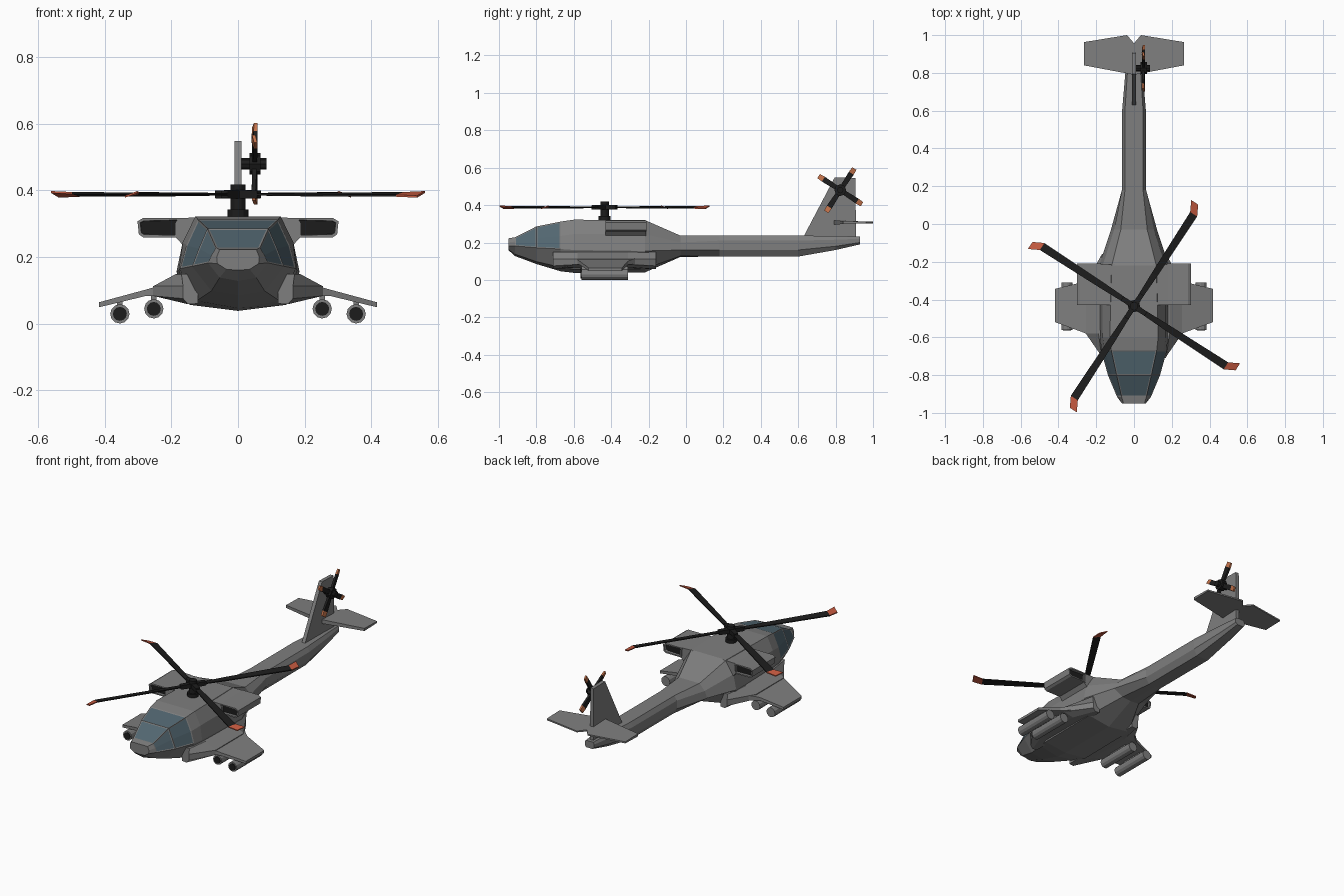
import bpy, bmesh, math
from mathutils import Matrix, Vector

if "Cube" in bpy.data.objects:
    bpy.data.objects.remove(bpy.data.objects["Cube"])


def mat(name, rgb):
    m = bpy.data.materials.new(name)
    m.diffuse_color = (*rgb, 1)
    m.use_nodes = True
    m.node_tree.nodes["Principled BSDF"].inputs["Base Color"].default_value = m.diffuse_color
    return m


GREY = mat("hull grey", (0.21, 0.21, 0.21))
GLASS = mat("canopy glass", (0.085, 0.135, 0.165))
BLACK = mat("rotor black", (0.012, 0.012, 0.012))
RED = mat("blade tip red", (0.55, 0.10, 0.05))
ORANGE = mat("tail tip orange", (0.55, 0.17, 0.07))


def finish(bm, name, mats):
    bmesh.ops.recalc_face_normals(bm, faces=bm.faces)
    me = bpy.data.meshes.new(name)
    bm.to_mesh(me)
    bm.free()
    for m in mats:
        me.materials.append(m)
    ob = bpy.data.objects.new(name, me)
    bpy.context.collection.objects.link(ob)
    return ob


def loft(rings):
    """Skin closed rings into a capped solid; returns bmesh and faces by (ring, segment)."""
    bm = bmesh.new()
    vs = [[bm.verts.new(p) for p in r] for r in rings]
    n, grid = len(vs[0]), {}
    for i in range(len(vs) - 1):
        for j in range(n):
            k = (j + 1) % n
            grid[i, j] = bm.faces.new((vs[i][j], vs[i][k], vs[i + 1][k], vs[i + 1][j]))
    bm.faces.new(vs[0])
    bm.faces.new(vs[-1][::-1])
    bmesh.ops.recalc_face_normals(bm, faces=bm.faces)
    return bm, grid


def solid(name, rings, mats):
    return finish(loft(rings)[0], name, mats)


def box(name, lo, hi, m):
    ring = lambda z: [(lo[0], lo[1], z), (hi[0], lo[1], z), (hi[0], hi[1], z), (lo[0], hi[1], z)]
    return solid(name, [ring(lo[2]), ring(hi[2])], [m])


def cylinder(name, a, b, r, m, sides=12):
    a, b = Vector(a), Vector(b)
    bm = bmesh.new()
    rot = (b - a).to_track_quat('Z', 'Y').to_matrix().to_4x4()
    bmesh.ops.create_cone(bm, cap_ends=True, segments=sides, radius1=r, radius2=r,
                          depth=(b - a).length, matrix=Matrix.Translation((a + b) / 2) @ rot)
    return finish(bm, name, [m])


# fuselage and boom: y, keel z, then bottom, chine, shoulder, roof edge (x, z)
SECTIONS = [
    (-0.95, .160, .035, .163, .062, .180, .064, .20, .055, .222),
    (-0.915, .128, .055, .138, .090, .182, .080, .205, .066, .228),
    (-0.80, .085, .080, .098, .138, .172, .118, .225, .092, .286),
    (-0.67, .046, .125, .068, .174, .165, .155, .235, .120, .312),
    (-0.60, .038, .145, .056, .178, .160, .166, .245, .128, .322),
    (-0.22, .040, .145, .060, .185, .155, .166, .245, .118, .320),
    (-0.03, .123, .060, .128, .122, .160, .105, .20, .070, .237),
    (0.18, .125, .040, .125, .064, .160, .064, .21, .048, .237),
    (0.60, .125, .040, .125, .063, .160, .063, .21, .048, .237),
    (0.80, .160, .030, .160, .046, .180, .046, .215, .035, .235),
    (0.93, .190, .020, .190, .032, .200, .032, .22, .025, .232),
]
rings = []
for y, zk, *p in SECTIONS:
    half = [(p[i], y, p[i + 1]) for i in range(0, 8, 2)]
    rings.append([(0, y, zk)] + half + [(-x, yy, z) for x, yy, z in reversed(half)])
bm, grid = loft(rings)
# canopy panes: inset groups of canopy faces
for i in (1, 2):
    for segs in ((2, 3), (4,), (5, 6)):
        pane = [grid[i, s] for s in segs]
        bmesh.ops.inset_region(bm, faces=pane, thickness=0.006, depth=-0.002, use_even_offset=True)
        for f in pane:
            f.material_index = 1
finish(bm, "fuselage", [GREY, GLASS])

for side, s in (("right", 1), ("left", -1)):
    # wing root fairing
    def fair(y, k, y2=None):
        pts = [(.12, .06), (.15 + .04 * k, .058 + .012 * k), (.165 + .09 * k, .075 + .008 * k),
               (.165 + .09 * k, .112), (.17 + .018 * k, .148), (.12, .15)]
        return [(s * x, y, z) for x, z in pts]
    solid(side + "_wing_fairing", [fair(-.71, 0), fair(-.58, 1), fair(-.31, 1), fair(-.16, 0)], [GREY])

    # stub wing
    def rib(x, y0, y1, z0, z1):
        return [(s * x, y0, z0), (s * x, y1, z0), (s * x, y1, z1), (s * x, y0, z1)]
    solid(side + "_stub_wing", [rib(.23, -.59, -.27, .085, .115), rib(.28, -.57, -.31, .082, .101),
                                rib(.417, -.52, -.343, .049, .064)], [GREY])

    # weapon tubes with dark mouths and pylons
    for n, x, z in (("inner", .253, .044), ("outer", .355, .029)):
        x *= s
        cylinder(f"{side}_{n}_tube", (x, -.56, z), (x, -.31, z), .029, GREY)
        cylinder(f"{side}_{n}_tube_mouth", (x, -.564, z), (x, -.559, z), .021, BLACK)
        box(f"{side}_{n}_pylon", (x - .008, -.50, z + .02), (x + .008, -.37, z + .043), GREY)

    # engine pod with recessed dark intake and exhaust
    prof = [(.175, .317), (.285, .317), (.302, .307), (.298, .268), (.285, .259), (.18, .259)]
    bm, _ = loft([[(s * x, y, z) for x, z in prof] for y in (-.43, -.21)])
    for f in [f for f in bm.faces if abs(f.normal.y) > .9]:
        bmesh.ops.inset_region(bm, faces=[f], thickness=.009)
        bmesh.ops.inset_region(bm, faces=[f], thickness=.001, depth=-.015)
        f.material_index = 1
    finish(bm, side + "_engine_pod", [GREY, BLACK])
    # fairing joining pod to hull
    prof = [(.10, .319), (.18, .317), (.19, .30), (.19, .262), (.165, .235), (.12, .235)]
    solid(side + "_pod_fairing", [[(s * x, y, z) for x, z in prof] for y in (-.43, -.215)], [GREY])

# tail fin
fin = [(.625, .225), (.795, .548), (.905, .545), (.91, .215)]
solid("tail_fin", [[(x, y, z) for y, z in fin] for x in (-.011, .011)], [GREY])

# horizontal stabiliser, thinner towards the trailing edge
outline = [(0, .79, .012), (.265, .84, .008), (.265, .963, .005), (.037, 1.0, .004), (0, .957, .005)]
full = outline + [(-x, y, t) for x, y, t in reversed(outline[1:4])]
solid("stabiliser", [[(x, y, .307 + d * t) for x, y, t in full] for d in (-1, 1)], [GREY])


def blade(name, stations, xform, mats):
    """Blade along +x; stations are radius, low edge, high edge, half thickness, pitch rise."""
    bm, grid = loft([[(r, a, -t - p), (r, b, -t + p), (r, b, t + p), (r, a, t - p)]
                     for r, a, b, t, p in stations])
    last = len(stations) - 2
    for f in bm.faces:
        if f.calc_center_median().x > (stations[last][0] + .005):
            f.material_index = 1
    bm.transform(xform)
    finish(bm, name, mats)


# main rotor
HUB = Vector((0, -.435, .388))
cylinder("rotor_mast", (0, HUB.y, .31), (0, HUB.y, .418), .022, BLACK)
cylinder("mast_base", (0, HUB.y, .32), (0, HUB.y, .342), .032, BLACK)
for k in range(4):
    xf = Matrix.Translation(HUB) @ Matrix.Rotation(math.radians(57 + 90 * k), 4, 'Z')
    blade(f"main_blade_{k + 1}", [(.05, -.013, .013, .003, 0), (.20, -.017, .017, .003, .002),
                                  (.58, -.022, .022, .003, .004), (.636, .008, .052, .003, .007)],
          xf, [BLACK, RED])
    blade(f"main_grip_{k + 1}", [(0, -.015, .015, .013, 0), (.07, -.013, .013, .012, 0),
                                 (.075, -.012, .012, .011, 0)], xf, [BLACK, BLACK])

# tail rotor
TAIL = Vector((.05, .825, .48))
cylinder("tail_rotor_shaft", (.0, TAIL.y, TAIL.z), (.086, TAIL.y, TAIL.z), .017, BLACK, 8)
cylinder("tail_rotor_hub", (.034, TAIL.y, TAIL.z), (.068, TAIL.y, TAIL.z), .032, BLACK, 8)
axes = Matrix(((0, 0, 1), (1, 0, 0), (0, 1, 0))).to_4x4()
for k in range(4):
    xf = Matrix.Translation(TAIL) @ axes @ Matrix.Rotation(math.radians(57 + 90 * k), 4, 'Z')
    blade(f"tail_blade_{k + 1}", [(.01, -.012, .012, .007, 0), (.108, -.015, .015, .006, .003),
                                  (.138, -.013, .013, .005, .003)], xf, [BLACK, ORANGE])
